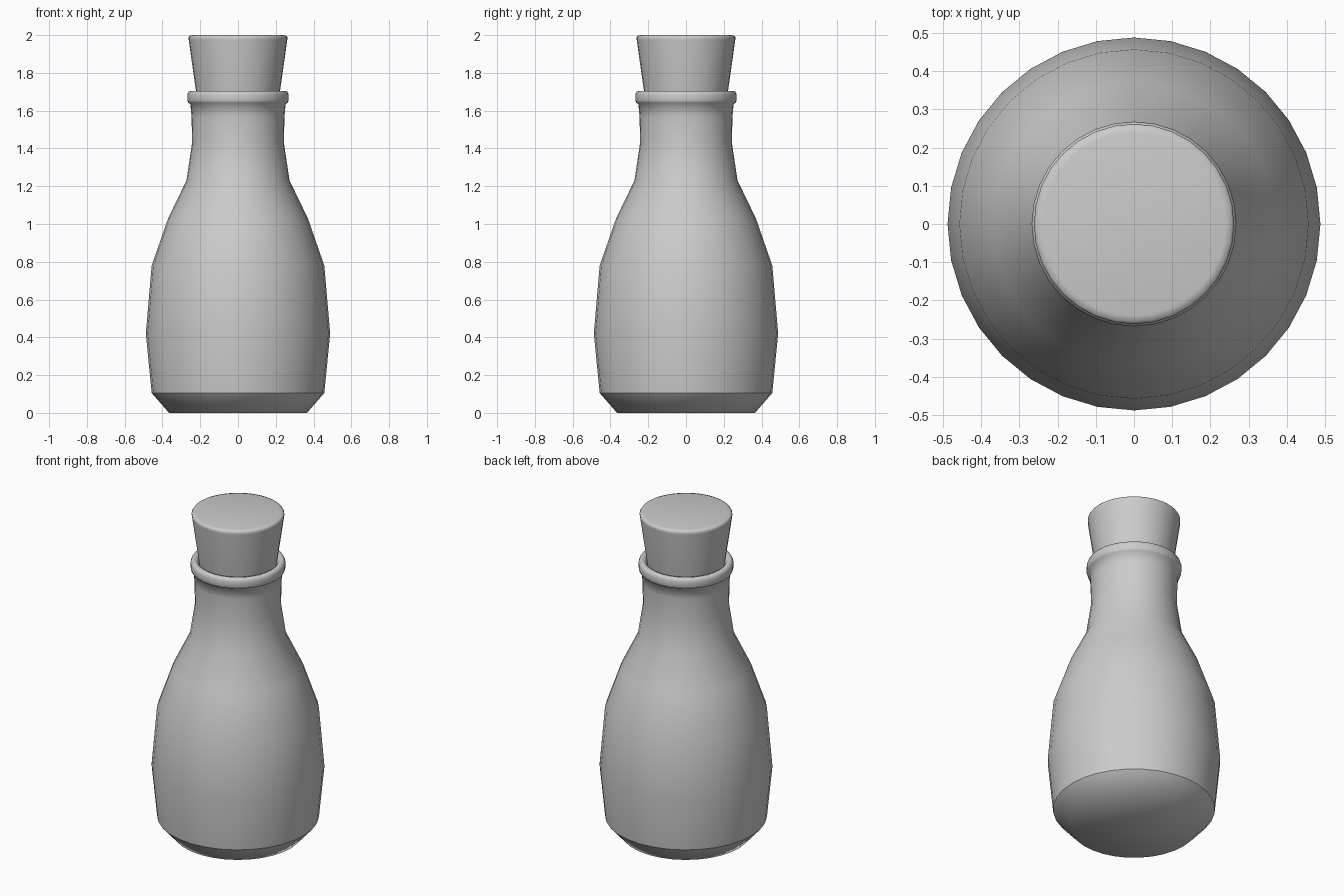
import bpy, bmesh, math

if "Cube" in bpy.data.objects:
    bpy.data.objects.remove(bpy.data.objects["Cube"])

SIDES = 32


def lathe(name, profile, sharp_rings=()):
    """Revolve (radius, z) points around z; cap ends; mark chosen rings sharp."""
    bm = bmesh.new()
    rings = []
    for r, z in profile:
        rings.append([bm.verts.new((r * math.cos(2 * math.pi * i / SIDES),
                                    r * math.sin(2 * math.pi * i / SIDES), z))
                      for i in range(SIDES)])
    for a, b in zip(rings, rings[1:]):
        for i in range(SIDES):
            j = (i + 1) % SIDES
            bm.faces.new((a[i], a[j], b[j], b[i]))
    bm.faces.new(rings[0][::-1])
    bm.faces.new(rings[-1])
    for f in bm.faces:
        f.smooth = True
    for k in sharp_rings:
        for i in range(SIDES):
            bm.edges.get((rings[k][i], rings[k][(i + 1) % SIDES])).smooth = False
    bm.normal_update()
    mesh = bpy.data.meshes.new(name)
    bm.to_mesh(mesh)
    bm.free()
    obj = bpy.data.objects.new(name, mesh)
    bpy.context.collection.objects.link(obj)
    return obj


# Bottle: chamfered base, bulging body, neck, rolled lip and inner mouth
lathe("bottle", [
    (0.365, 0.0), (0.457, 0.105), (0.488, 0.42), (0.457, 0.78),
    (0.37, 1.03), (0.273, 1.23), (0.243, 1.43), (0.246, 1.57),
    (0.252, 1.635), (0.264, 1.642), (0.268, 1.655), (0.268, 1.685),
    (0.262, 1.70), (0.25, 1.705), (0.232, 1.70), (0.222, 1.685),
    (0.215, 1.58),
], sharp_rings=(1,))

# Tapered cork with a softened top edge
lathe("cork", [
    (0.195, 1.54), (0.222, 1.70), (0.261, 1.975), (0.262, 1.988),
    (0.257, 1.996), (0.24, 2.0),
], sharp_rings=(0,))
